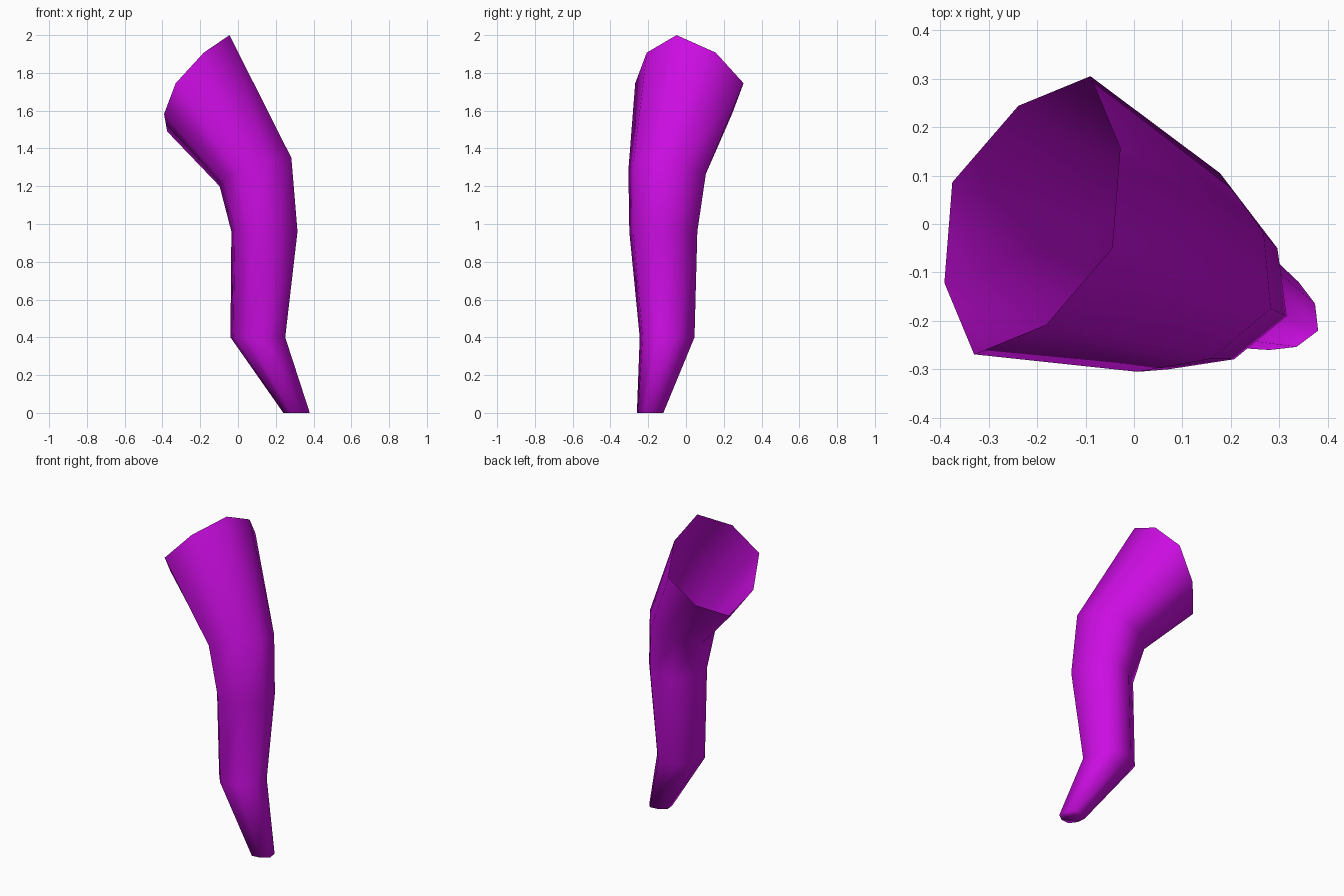
import bpy, bmesh
from mathutils import Vector
from math import cos, sin, pi

cube = bpy.data.objects.get("Cube")
if cube:
    bpy.data.objects.remove(cube, do_unlink=True)

# Colour
mat = bpy.data.materials.new("bright_purple")
mat.use_nodes = True
colour = (0.60, 0.004, 0.76, 1)
mat.diffuse_color = colour
mat.node_tree.nodes["Principled BSDF"].inputs["Base Color"].default_value = colour

SIDES = 8
# Each section: centre, first half-axis, second half-axis
sections = [
    ((0.31, -0.19, 0), (0.07, -0.03, 0), (0.03, 0.07, 0)),
    ((0.105, -0.10, 0.40), (0.145, -0.06, 0), (0.06, 0.145, 0)),
    ((0.14, -0.12, 0.96), (0.175, -0.07, 0), (0.07, 0.18, 0)),
    ((0.0925, -0.10, 1.275), (0.19, -0.075, 0.075), (0.085, 0.205, -0.01)),
    ((-0.21, 0.018, 1.745), (0.165, -0.068, 0.255), (0.12, 0.287, 0)),
]


def add_ring(bm, centre, u, v):
    """Eight-sided section whose in-between corners sit slightly inward."""
    ring = []
    for i in range(SIDES):
        a = 2 * pi * i / SIDES
        r = 0.9 if i % 2 else 1
        ring.append(bm.verts.new(Vector(centre) + r * (cos(a) * Vector(u) + sin(a) * Vector(v))))
    return ring


# Bent tube, open at the wide top
bm = bmesh.new()
rings = [add_ring(bm, *s) for s in sections]
for low, high in zip(rings, rings[1:]):
    for i in range(SIDES):
        j = (i + 1) % SIDES
        bm.faces.new((low[i], low[j], high[j], high[i]))

# Closed narrow end
tip = bm.verts.new(sections[0][0])
for i in range(SIDES):
    bm.faces.new((tip, rings[0][(i + 1) % SIDES], rings[0][i]))

for f in bm.faces:
    f.smooth = True
mesh = bpy.data.meshes.new("bent_tube")
bm.to_mesh(mesh)
bm.free()
mesh.materials.append(mat)
bpy.context.collection.objects.link(bpy.data.objects.new("bent_tube", mesh))
